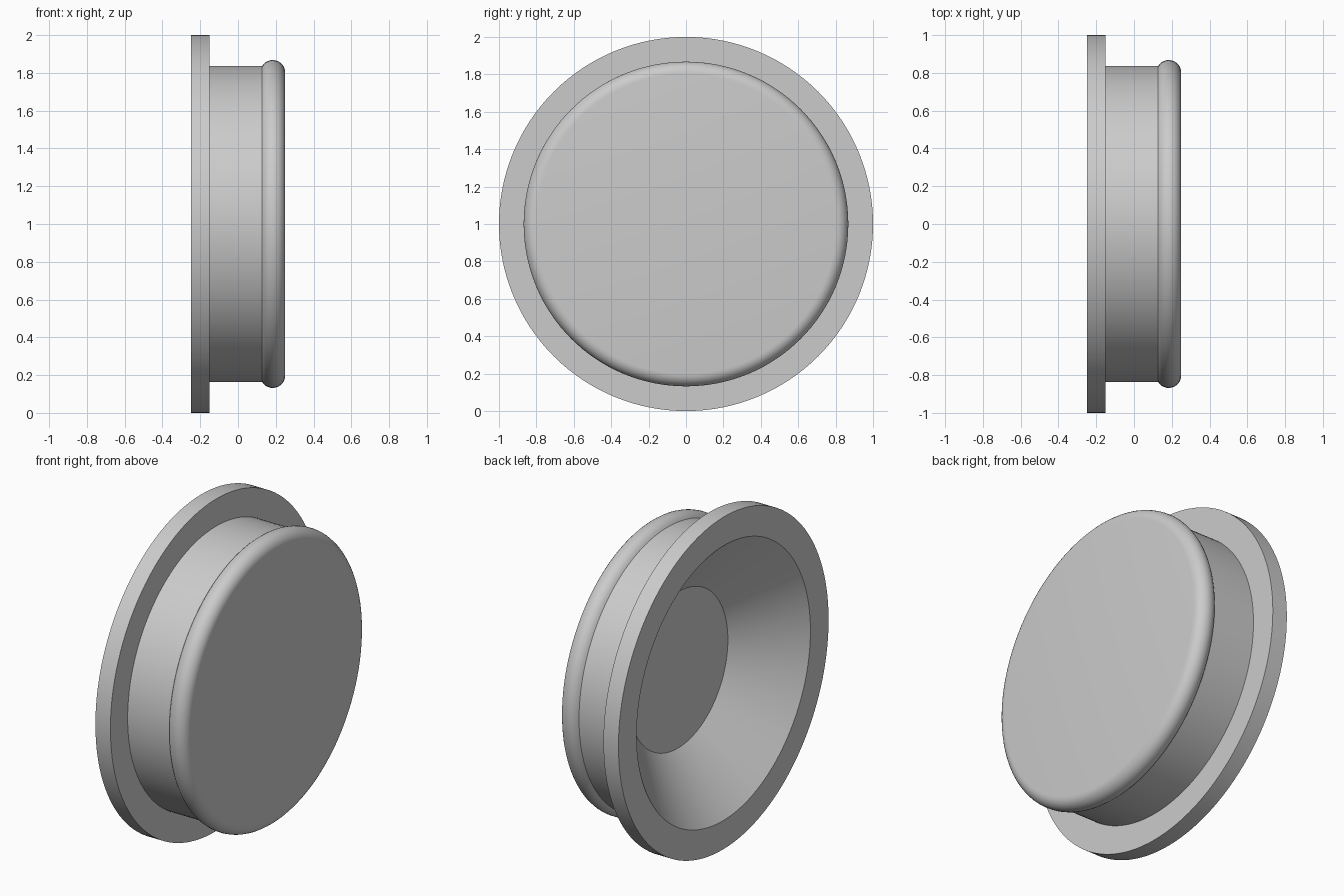
import bpy, bmesh, math
from mathutils import Vector, Matrix

cube = bpy.data.objects.get("Cube")
if cube:
    bpy.data.objects.remove(cube, do_unlink=True)

SEGMENTS = 128

# Plain grey for the whole plug
grey = bpy.data.materials.new("plain_grey")
grey.use_nodes = True
colour = (0.6, 0.6, 0.6, 1)
grey.diffuse_color = colour
grey.node_tree.nodes["Principled BSDF"].inputs["Base Color"].default_value = colour


def lathe(name, profile):
    """Spin (x, radius) points around the x axis at mid height."""
    bm = bmesh.new()
    verts = [bm.verts.new((x, 0, r)) for x, r in profile]
    edges = [bm.edges.new(pair) for pair in zip(verts, verts[1:])]
    bmesh.ops.spin(bm, geom=verts + edges, cent=(0, 0, 0), axis=(1, 0, 0),
                   angle=math.tau, steps=SEGMENTS, use_merge=False)
    bmesh.ops.remove_doubles(bm, verts=bm.verts, dist=1e-4)
    # Flat discs close the front face and the recess floor
    rims = [e for e in bm.edges if e.is_boundary]
    bmesh.ops.holes_fill(bm, edges=rims, sides=0)
    bmesh.ops.recalc_face_normals(bm, faces=bm.faces)
    bmesh.ops.translate(bm, verts=bm.verts, vec=(0, 0, 1))
    mesh = bpy.data.meshes.new(name)
    bm.to_mesh(mesh)
    bm.free()
    mesh.materials.append(grey)
    obj = bpy.data.objects.new(name, mesh)
    bpy.context.collection.objects.link(obj)
    bpy.ops.object.select_all(action="DESELECT")
    obj.select_set(True)
    bpy.context.view_layer.objects.active = obj
    bpy.ops.object.shade_smooth_by_angle(angle=math.radians(30))
    return obj


# Conical recess, flange and neck
recess = [(0.05, 0.47), (-0.25, 0.827)]
flange = [(-0.25, 1.0), (-0.15, 1.0), (-0.15, 0.836)]

# Rounded bead around the front edge, ending at the flat front face
bead_x, bead_r, radius = 0.184, 0.802, 0.066
start = math.pi - math.asin((0.836 - bead_r) / radius)
bead = []
for i in range(13):
    a = start * (1 - i / 12)
    bead.append((bead_x + radius * math.cos(a), bead_r + radius * math.sin(a)))

lathe("flanged_plug", recess + flange + bead)
